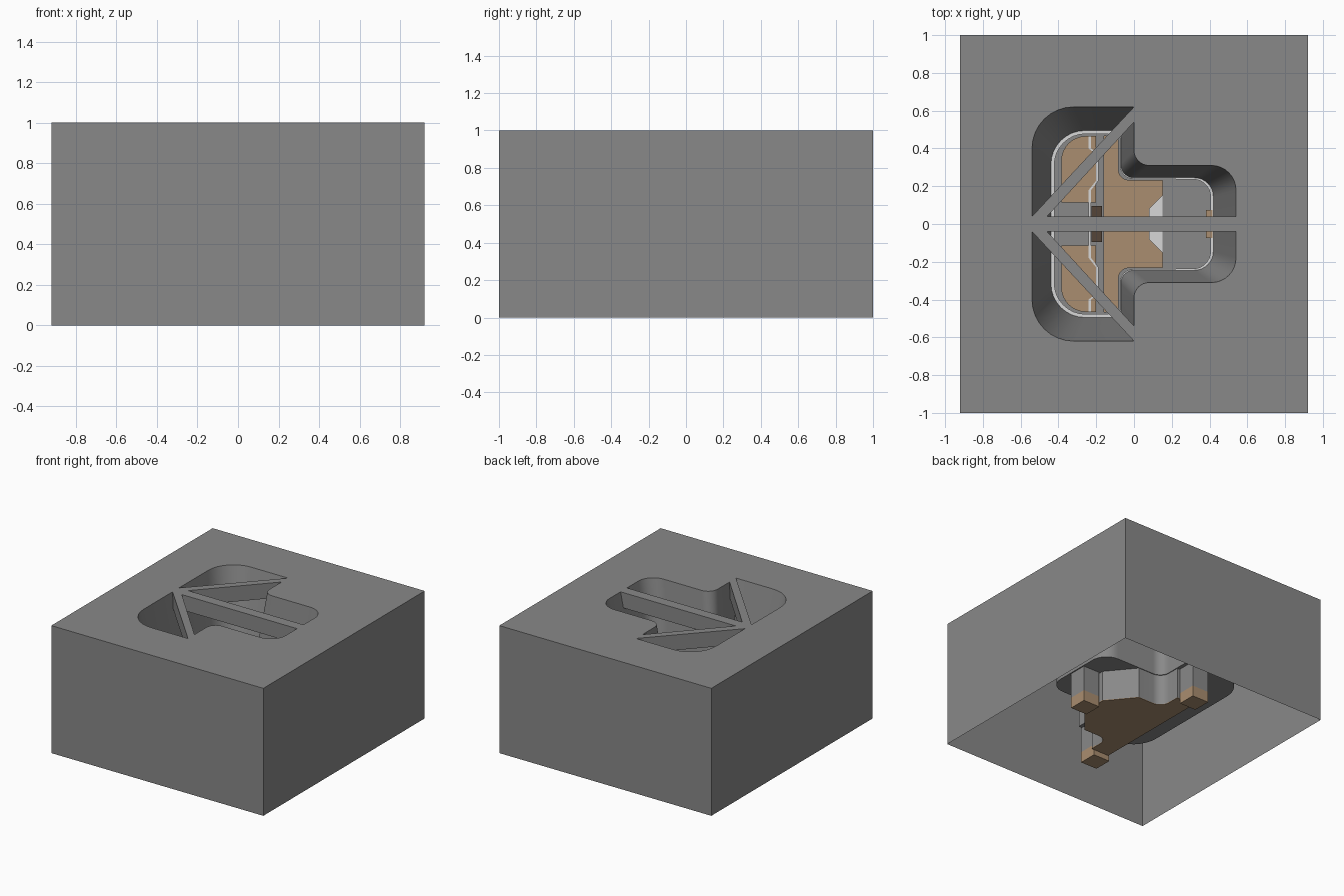
import bpy, bmesh, math
from mathutils import Vector

if "Cube" in bpy.data.objects:
    bpy.data.objects.remove(bpy.data.objects["Cube"])


def material(name, rgb):
    m = bpy.data.materials.new(name)
    m.diffuse_color = (*rgb, 1)
    m.use_nodes = True
    m.node_tree.nodes["Principled BSDF"].inputs["Base Color"].default_value = m.diffuse_color
    return m


GREY = material("grey", (0.25, 0.25, 0.25))
TAN = material("tan", (0.40, 0.27, 0.16))
DARK = material("dark_brown", (0.09, 0.06, 0.04))
WHITE = material("off_white", (0.68, 0.68, 0.68))


def rounded(corners, n=8):
    """Closed outline from (x, y, radius) corners."""
    out = []
    for i, (x, y, r) in enumerate(corners):
        p = Vector((x, y))
        if r == 0:
            out.append(p)
            continue
        a = (Vector(corners[i - 1][:2]) - p).normalized()
        b = (Vector(corners[(i + 1) % len(corners)][:2]) - p).normalized()
        centre = p + (a + b) * r
        for k in range(n + 1):
            t = k / n * math.pi / 2
            out.append(centre - b * r * math.cos(t) - a * r * math.sin(t))
    return out


def mirrored(half):
    """Full outline from its +y half."""
    return rounded(half + [(x, -y, r) for x, y, r in reversed(half)])


def finish(name, bm, mat, smooth=False):
    bmesh.ops.remove_doubles(bm, verts=bm.verts, dist=1e-5)
    bmesh.ops.recalc_face_normals(bm, faces=bm.faces)
    me = bpy.data.meshes.new(name)
    bm.to_mesh(me)
    bm.free()
    me.materials.append(mat)
    ob = bpy.data.objects.new(name, me)
    bpy.context.collection.objects.link(ob)
    if smooth:
        bpy.ops.object.select_all(action='DESELECT')
        ob.select_set(True)
        bpy.context.view_layer.objects.active = ob
        bpy.ops.object.shade_smooth_by_angle(angle=math.radians(30))
    return ob


def loft(name, lower, z0, upper, z1, mat):
    """Wall between two outlines with equal point counts."""
    bm = bmesh.new()
    a = [bm.verts.new((p[0], p[1], z0)) for p in lower]
    b = [bm.verts.new((p[0], p[1], z1)) for p in upper]
    for i in range(len(a)):
        j = (i + 1) % len(a)
        bm.faces.new((a[i], a[j], b[j], b[i]))
    return finish(name, bm, mat, True)


def sheet(name, outlines, z, mat):
    """Flat sheet; outlines after the first are holes."""
    bm = bmesh.new()
    edges = []
    for line in outlines:
        vs = [bm.verts.new((p[0], p[1], z)) for p in line]
        edges += [bm.edges.new((vs[i - 1], vs[i])) for i in range(len(vs))]
    bmesh.ops.triangle_fill(bm, edges=edges, use_beauty=True, normal=(0, 0, 1))
    return finish(name, bm, mat)


def prism(name, outline, z0, z1, mat):
    bm = bmesh.new()
    a = [bm.verts.new((p[0], p[1], z0)) for p in outline]
    f = bm.faces.new(a)
    new = bmesh.ops.extrude_face_region(bm, geom=[f])["geom"]
    for v in new:
        if isinstance(v, bmesh.types.BMVert):
            v.co.z = z1
    return finish(name, bm, mat)


def rect(x0, x1, y0, y1):
    return [(x0, y0), (x1, y0), (x1, y1), (x0, y1)]


# Outlines of the pocket and the deeper keel below it
outer = mirrored([(-.54, .62, .22), (0, .62, 0), (0, .31, .08), (.54, .31, .13)])
inner = mirrored([(-.44, .495, .18), (-.07, .495, 0), (-.07, .245, .07), (.42, .245, .1)])
lip = mirrored([(-.422, .477, .165), (-.075, .477, 0), (-.075, .24, .07), (.405, .235, .09)])
keel = mirrored([(-.16, .48, 0), (-.005, .48, 0), (-.005, .305, .08), (.21, .305, 0), (.38, .1, 0)])
well = mirrored([(-.16, .465, 0), (-.085, .465, 0), (-.085, .23, .06), (.15, .23, 0)])

# Open-bottomed box
block = rect(-.92, .92, -1, 1)
loft("box_walls", block, 0, block, 1, GREY)
sheet("box_top", [block, outer], 1, GREY)

# Pocket
loft("pocket_slope", inner, .42, outer, 1, GREY)
sheet("pocket_lip", [inner, lip], .42, WHITE)
loft("pocket_inner_wall", lip, .33, lip, .42, GREY)
sheet("pocket_floor", [lip, well], .33, GREY)
loft("pocket_skin", outer, .32, outer, 1, GREY)
sheet("pocket_underside", [outer, keel], .32, GREY)

# Keel
loft("well_wall", well, .085, well, .33, GREY)
loft("keel_wall", keel, .08, keel, .32, GREY)
prism("keel_plate", keel, .075, .085, TAN)

# Bars across the opening
prism("middle_bar", rect(-.54, .54, -.04, .04), .88, 1, GREY)
for s in (1, -1):
    diagonal = [(-.54, .04 * s), (0, .62 * s), (0, .54 * s), (-.46, .04 * s)]
    prism("diagonal_bar", diagonal, .88, 1, GREY)
    # Raised pads and light trim on the pocket floor
    pad = rounded([(-.385, .115 * s, 0), (-.2, .115 * s, 0), (-.2, .465 * s, 0), (-.385, .465 * s, .13)])
    prism("floor_pad", pad, .331, .338, TAN)
    path = [(-.24, .465), (-.24, .4), (-.2, .37), (-.2, .23), (-.24, .18), (-.24, 0)]
    strip = [(x, y * s) for x, y in path] + [(x + .013, y * s) for x, y in reversed(path)]
    prism("floor_trim", strip, .339, .345, WHITE)

prism("dark_tab", rect(-.225, -.17, -.095, .095), .339, .346, DARK)
prism("light_wedge", [(.08, -.08), (.15, -.15), (.15, .15), (.08, .08)], .325, .334, WHITE)
prism("end_tab", rect(.38, .415, -.075, .075), .4, .425, TAN)

# Three legs with feet
for x, y in ((.46, 0), (-.1, .555), (-.1, -.555)):
    base = rect(x - .072, x + .072, y - .072, y + .072)
    prism("leg", base, .12, .33, GREY)
    prism("foot", base, .035, .12, TAN)
